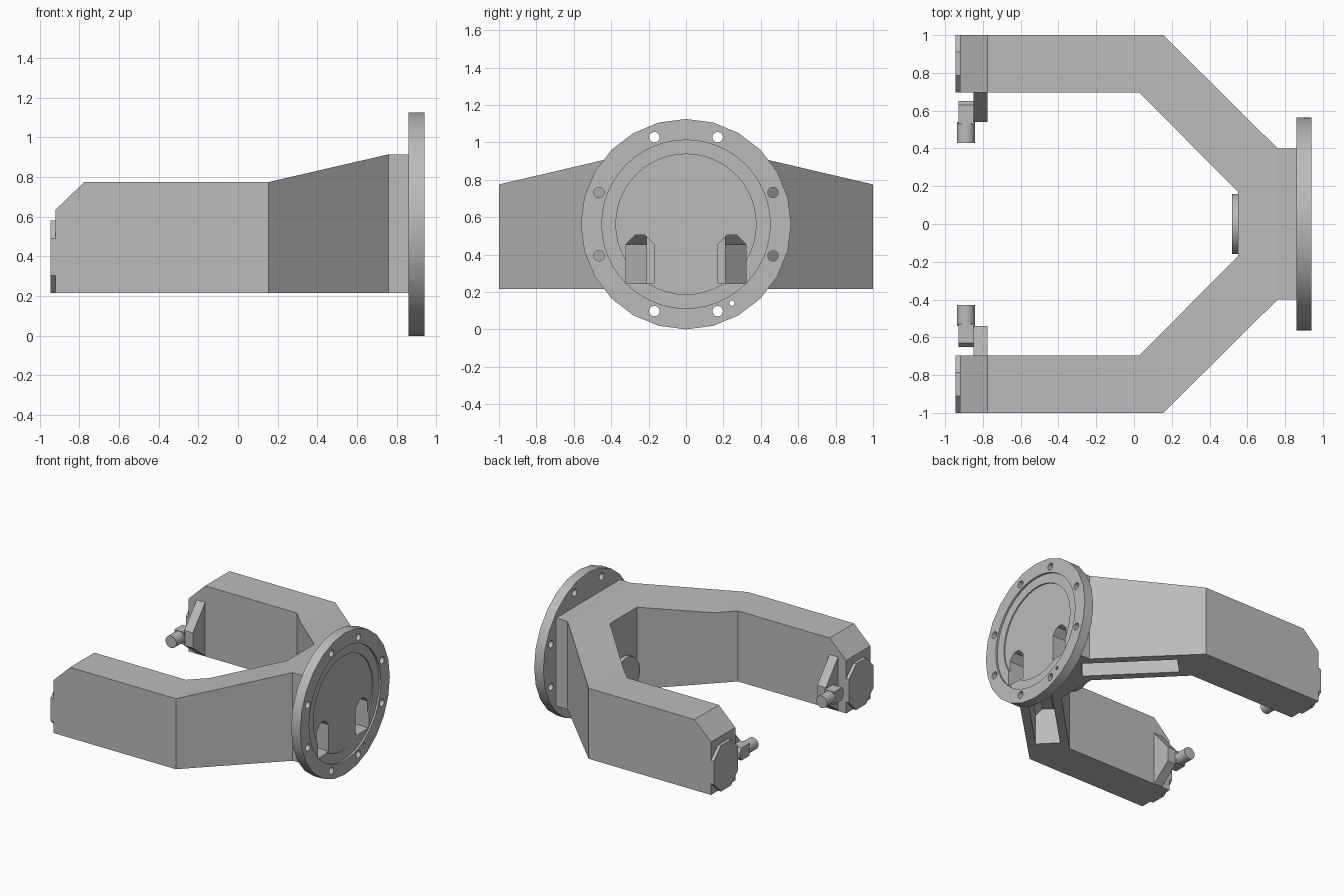
import bpy, bmesh, math
from mathutils import Matrix, Vector

if "Cube" in bpy.data.objects:
    bpy.data.objects.remove(bpy.data.objects["Cube"], do_unlink=True)

grey = bpy.data.materials.new("plain grey")
grey.use_nodes = True
colour = (0.5, 0.5, 0.5, 1)
grey.diffuse_color = colour
grey.node_tree.nodes["Principled BSDF"].inputs["Base Color"].default_value = colour

ZC = 0.5625          # height of the flange axis
FLOOR = 0.215        # underside of the yoke


def finish(name, bm):
    bmesh.ops.recalc_face_normals(bm, faces=bm.faces)
    mesh = bpy.data.meshes.new(name)
    bm.to_mesh(mesh)
    bm.free()
    mesh.materials.append(grey)
    ob = bpy.data.objects.new(name, mesh)
    bpy.context.collection.objects.link(ob)
    return ob


def prism(name, points, offset):
    """Extrude a closed 3D outline along an offset."""
    bm = bmesh.new()
    face = bm.faces.new([bm.verts.new(p) for p in points])
    out = bmesh.ops.extrude_face_region(bm, geom=[face])
    moved = [v for v in out["geom"] if isinstance(v, bmesh.types.BMVert)]
    bmesh.ops.translate(bm, verts=moved, vec=offset)
    return finish(name, bm)


def disc(name, radius, start, end, sides, axis="X"):
    """Cylinder between two points along x or y."""
    start, end = Vector(start), Vector(end)
    bm = bmesh.new()
    bmesh.ops.create_cone(bm, cap_ends=True, segments=sides, radius1=radius,
                          radius2=radius, depth=(end - start).length)
    turn = Matrix.Rotation(math.pi / 2, 4, "Y" if axis == "X" else "X")
    bmesh.ops.transform(bm, verts=bm.verts,
                        matrix=Matrix.Translation((start + end) / 2) @ turn)
    return finish(name, bm)


def smooth(ob):
    bpy.ops.object.select_all(action="DESELECT")
    ob.select_set(True)
    bpy.context.view_layer.objects.active = ob
    bpy.ops.object.shade_smooth_by_angle(angle=math.radians(30))


def cut(target, cutter):
    mod = target.modifiers.new("cut", "BOOLEAN")
    mod.operation, mod.solver, mod.object = "DIFFERENCE", "EXACT", cutter
    with bpy.context.temp_override(object=target, active_object=target):
        bpy.ops.object.modifier_apply(modifier=mod.name)
    bpy.data.objects.remove(cutter, do_unlink=True)


# Yoke: plan outline, extruded, with its top height set along x
half = [(-0.92, 0.695), (-0.92, 1), (0.155, 1), (0.76, 0.4), (0.87, 0.4)]
inner = [(0.55, 0.17), (0.03, 0.695)]
plan = half + [(x, -y) for x, y in reversed(half)]
plan += [(x, -y) for x, y in reversed(inner)] + inner
yoke = prism("yoke", [(x, y, FLOOR) for x, y in plan], (0, 0, 0.56))
bm = bmesh.new()
bm.from_mesh(yoke.data)
for x in (-0.775, 0.155, 0.76):
    bmesh.ops.bisect_plane(bm, geom=bm.verts[:] + bm.edges[:] + bm.faces[:],
                           plane_co=(x, 0, 0), plane_no=(1, 0, 0), dist=1e-5)
for v in bm.verts:
    if v.co.z > 0.5:
        rise = min(max((v.co.x - 0.155) / 0.605, 0), 1) * 0.14
        drop = max(-0.775 - v.co.x, 0) / 0.145 * 0.14
        v.co.z += rise - drop
bm.to_mesh(yoke.data)
bm.free()

# Flange with a stepped recess and bolt holes
flange = disc("flange", ZC, (0.86, 0, ZC), (0.94, 0, ZC), 24)
cut(flange, disc("recess", 0.45, (0.925, 0, ZC), (1, 0, ZC), 48))
cut(flange, disc("inner_recess", 0.375, (0.915, 0, ZC), (1, 0, ZC), 48))
for quarter in range(4):
    for a in (20, 70):
        t = math.radians(a + 90 * quarter)
        y, z = 0.495 * math.sin(t), ZC + 0.495 * math.cos(t)
        cut(flange, disc("bolt_hole", 0.028, (0.8, y, z), (1, y, z), 16))
cut(flange, disc("pin_hole", 0.014, (0.8, 0.245, 0.14), (1, 0.245, 0.14), 12))


def slot(width, bottom, top, chamfer):
    w = width / 2
    return [(-w, bottom), (w, bottom), (w, top - chamfer), (w - chamfer, top),
            (chamfer - w, top), (-w, top - chamfer)]


for side, tag in ((1, "left"), (-1, "right")):
    # Cable passage through the flange, joining a channel open below
    for body in (flange, yoke):
        port = [(1, side * 0.245 + y, z) for y, z in slot(0.15, 0.245, 0.505, 0.05)]
        cut(body, prism("port", port, (-0.33, 0, 0)))
    r = math.sqrt(0.5)
    channel = [(0.7 + y * r, side * (0.24 + y * r), z)
               for y, z in slot(0.18, 0.1, 0.505, 0.05)]
    cut(yoke, prism("channel", channel, (-0.5, side * 0.5, 0)))

    # Octagonal cap on the arm end
    y0, y1, z0, z1, c = 0.695, 1.0, FLOOR, 0.58, 0.09
    cap = [(y0 + c, z0), (y1 - c, z0), (y1, z0 + c), (y1, z1 - c),
           (y1 - c, z1), (y0 + c, z1), (y0, z1 - c), (y0, z0 + c)]
    prism(tag + "_end_cap", [(-0.945, side * y, z) for y, z in cap], (0.03, 0, 0))

    # Wedge bracket on the inside of the arm
    wedge = [(0.7, 0.65), (0.54, 0.46), (0.54, 0.34), (0.7, FLOOR)]
    prism(tag + "_bracket", [(-0.85, side * y, z) for y, z in wedge], (0.075, 0, 0))

    # Pin holder and pin
    holder = [(0.53, 0.35), (0.63, 0.35), (0.65, 0.38), (0.65, 0.42),
              (0.63, 0.45), (0.53, 0.45)]
    prism(tag + "_pin_holder", [(-0.93, side * y, z) for y, z in holder], (0.085, 0, 0))
    smooth(disc(tag + "_pin", 0.048, (-0.89, side * 0.43, 0.4),
                (-0.89, side * 0.54, 0.4), 20, "Y"))

# Round boss in the crotch of the yoke
smooth(disc("boss", 0.16, (0.52, 0, 0.38), (0.56, 0, 0.38), 24))
smooth(flange)
